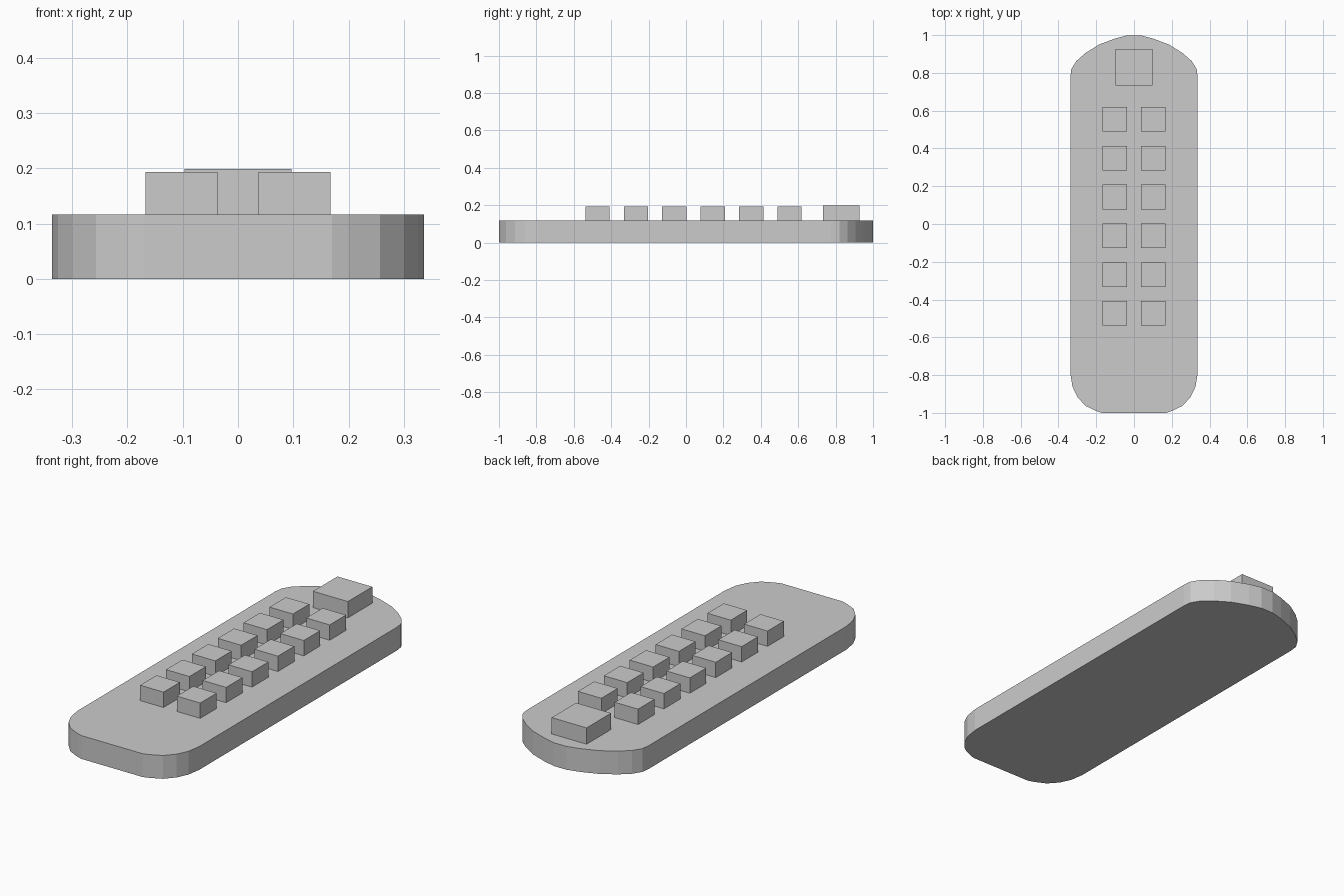
import bpy, bmesh

if "Cube" in bpy.data.objects:
    bpy.data.objects.remove(bpy.data.objects["Cube"])

BODY_TOP = 0.117


def add_object(name, bm):
    bmesh.ops.recalc_face_normals(bm, faces=bm.faces)
    mesh = bpy.data.meshes.new(name)
    bm.to_mesh(mesh)
    bm.free()
    obj = bpy.data.objects.new(name, mesh)
    bpy.context.collection.objects.link(obj)
    return obj


def add_box(name, x, y, size, top):
    bm = bmesh.new()
    bmesh.ops.create_cube(bm, size=1)
    height = top - BODY_TOP
    bmesh.ops.scale(bm, vec=(size, size, height), verts=bm.verts)
    bmesh.ops.translate(bm, vec=(x, y, BODY_TOP + height / 2), verts=bm.verts)
    return add_object(name, bm)


# Body: half outline mirrored across x, extruded upward
half = [(0.17, -1.0), (0.2, -0.99), (0.257, -0.963), (0.3, -0.915),
        (0.326, -0.86), (0.337, -0.79), (0.337, 0.775), (0.332, 0.82),
        (0.305, 0.863), (0.257, 0.905), (0.185, 0.95), (0.10, 0.982),
        (0.035, 0.999)]
outline = half + [(-x, y) for x, y in reversed(half)]
bm = bmesh.new()
base = bm.faces.new([bm.verts.new((x, y, 0)) for x, y in outline])
ext = bmesh.ops.extrude_face_region(bm, geom=[base], use_keep_orig=True)
bmesh.ops.translate(bm, vec=(0, 0, BODY_TOP),
                    verts=[v for v in ext["geom"] if isinstance(v, bmesh.types.BMVert)])
add_object("remote_body", bm)

# Two columns of six small buttons
for row in range(6):
    for side, x in (("left", -0.102), ("right", 0.102)):
        add_box(f"button_{side}_{row + 1}", x, -0.473 + row * 0.2053, 0.13, 0.194)

# Large power button
add_box("power_button", 0, 0.83, 0.194, 0.199)
